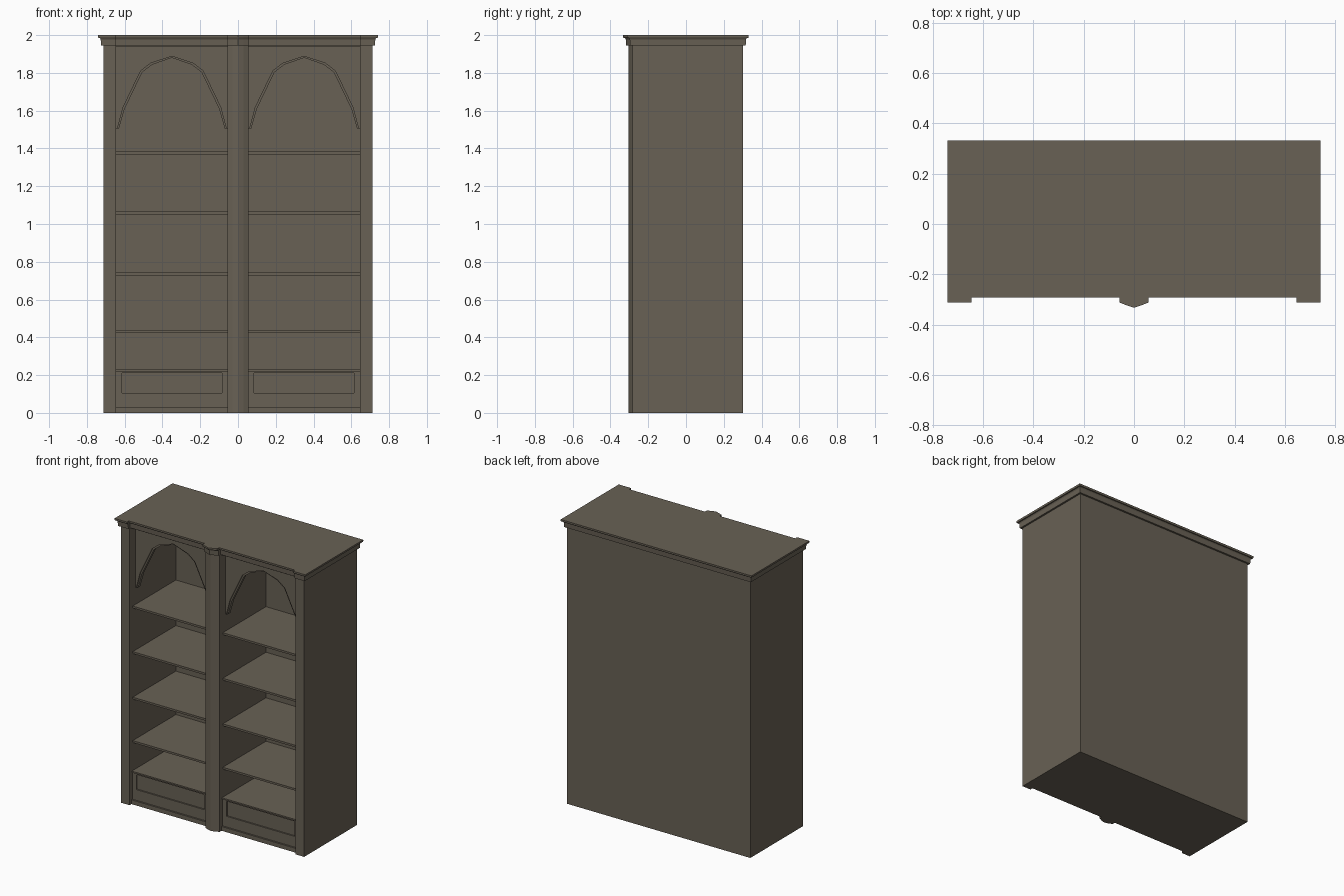
import bpy, bmesh

if "Cube" in bpy.data.objects:
    bpy.data.objects.remove(bpy.data.objects["Cube"])

wood = bpy.data.materials.new("wood")
wood.diffuse_color = (0.14, 0.12, 0.09, 1)
wood.use_nodes = True
wood.node_tree.nodes["Principled BSDF"].inputs["Base Color"].default_value = wood.diffuse_color


def finish(name, bm):
    bmesh.ops.recalc_face_normals(bm, faces=bm.faces)
    me = bpy.data.meshes.new(name)
    bm.to_mesh(me)
    bm.free()
    ob = bpy.data.objects.new(name, me)
    bpy.context.collection.objects.link(ob)
    me.materials.append(wood)
    return ob


def loft(name, rings):
    """Skin a stack of equal-length point rings and cap both ends."""
    bm = bmesh.new()
    vs = [[bm.verts.new(p) for p in r] for r in rings]
    n = len(vs[0])
    for a, b in zip(vs, vs[1:]):
        for i in range(n):
            j = (i + 1) % n
            bm.faces.new((a[i], a[j], b[j], b[i]))
    bm.faces.new(vs[0])
    bm.faces.new(vs[-1])
    return finish(name, bm)


def box(name, x0, x1, y0, y1, z0, z1):
    return loft(name, [[(x0, y0, z), (x1, y0, z), (x1, y1, z), (x0, y1, z)]
                       for z in (z0, z1)])


W, IN, MID = 0.712, 0.645, 0.055      # outer side, bay outer edge, bay inner edge
BACK, INNER_BACK, FRONT = 0.303, 0.232, -0.283
TOP = 1.945

# Carcass
box("back_panel", -W, W, INNER_BACK, BACK, 0, TOP)
for s, side in ((-1, "left"), (1, "right")):
    xa, xb = sorted((s * IN, s * W))
    box(side + "_side", xa, xb, FRONT, INNER_BACK, 0, TOP)

# Centre divider with faceted pilaster front
pil = [(-MID, INNER_BACK), (-MID, FRONT), (-0.03, -0.295), (0, -0.304),
       (0.03, -0.295), (MID, FRONT), (MID, INNER_BACK)]
loft("centre_pilaster", [[(x, y, z) for x, y in pil] for z in (0, TOP)])


# Crown moulding follows the stepped front outline
def crown_ring(z, o):
    half = [(W + o, BACK + o), (W + o, FRONT - o), (IN, FRONT - o), (IN, -0.262 - o),
            (MID + 0.002, -0.262 - o), (MID + 0.002, FRONT - o), (0.03, -0.294 - o)]
    pts = half + [(0, -0.304 - o)] + [(-x, y) for x, y in reversed(half)]
    return [(x, y, z) for x, y in pts]


loft("crown", [crown_ring(z, o) for z, o in
               ((TOP, 0.013), (1.978, 0.015), (1.986, 0.02), (1.986, 0.027),
                (1.99, 0.029), (2.0, 0.029))])

# Half of the arch opening: offset from bay centre, height
ARCH = [(0.28, 1.505), (0.25, 1.61), (0.157, 1.803), (0.105, 1.843)]


def arch_panel(name, cx, half, grow, y0, y1):
    inner = [(-d - grow, z + (grow if z > 1.51 else 0)) for d, z in ARCH]
    inner += [(0, 1.88 + grow)] + [(-x, z) for x, z in reversed(inner)]
    # outline is built as a strip of quads to the top edge, then thickened
    outer = [(-half, 1.505), (-half, 1.61)]
    outer += [(x, 1.937) for x, z in inner[2:-2]]
    outer += [(half, 1.61), (half, 1.505)]
    outer[2] = (-half, 1.937)
    outer[-3] = (half, 1.937)
    bm = bmesh.new()
    a = [bm.verts.new((cx + x, y0, z)) for x, z in inner]
    b = [bm.verts.new((cx + x, y0, z)) for x, z in outer]
    faces = [bm.faces.new((a[i], a[i + 1], b[i + 1], b[i])) for i in range(len(a) - 1)]
    res = bmesh.ops.extrude_face_region(bm, geom=faces, use_keep_orig=True)
    vs = [g for g in res["geom"] if isinstance(g, bmesh.types.BMVert)]
    bmesh.ops.translate(bm, verts=vs, vec=(0, y1 - y0, 0))
    return finish(name, bm)


for s, side in ((-1, "left"), (1, "right")):
    x0, x1 = sorted((s * MID, s * IN))
    cx = (x0 + x1) / 2

    # Shelves with a stepped front lip
    for i, z in enumerate((1.385, 1.065, 0.745, 0.44)):
        box(f"{side}_shelf_{i + 1}", x0, x1, -0.24, INNER_BACK, z - 0.018, z)
        box(f"{side}_shelf_lip_{i + 1}", x0, x1, -0.247, -0.24, z - 0.011, z)

    # Header and arch, rear layer forms the small inner edge step
    box(side + "_header", x0, x1, -0.262, INNER_BACK, 1.937, TOP)
    arch_panel(side + "_arch", cx, cx - x0, 0, -0.21, -0.185)
    arch_panel(side + "_arch_face", cx, cx - x0, 0.008, -0.218, -0.21)

    # Base: plinth, drawer front with sunken panel, bottom shelf
    box(side + "_plinth", x0, x1, -0.262, INNER_BACK, 0, 0.03)
    box(side + "_base", x0, x1, -0.24, INNER_BACK, 0.03, 0.22)
    box(side + "_bottom_shelf", x0, x1, -0.258, INNER_BACK, 0.22, 0.23)
    px0, px1 = cx - 0.265, cx + 0.265
    box(side + "_drawer_bottom_rail", x0, x1, -0.25, -0.24, 0.03, 0.105)
    box(side + "_drawer_top_rail", x0, x1, -0.25, -0.24, 0.21, 0.22)
    box(side + "_drawer_stile_a", x0, px0, -0.25, -0.24, 0.105, 0.21)
    box(side + "_drawer_stile_b", px1, x1, -0.25, -0.24, 0.105, 0.21)
